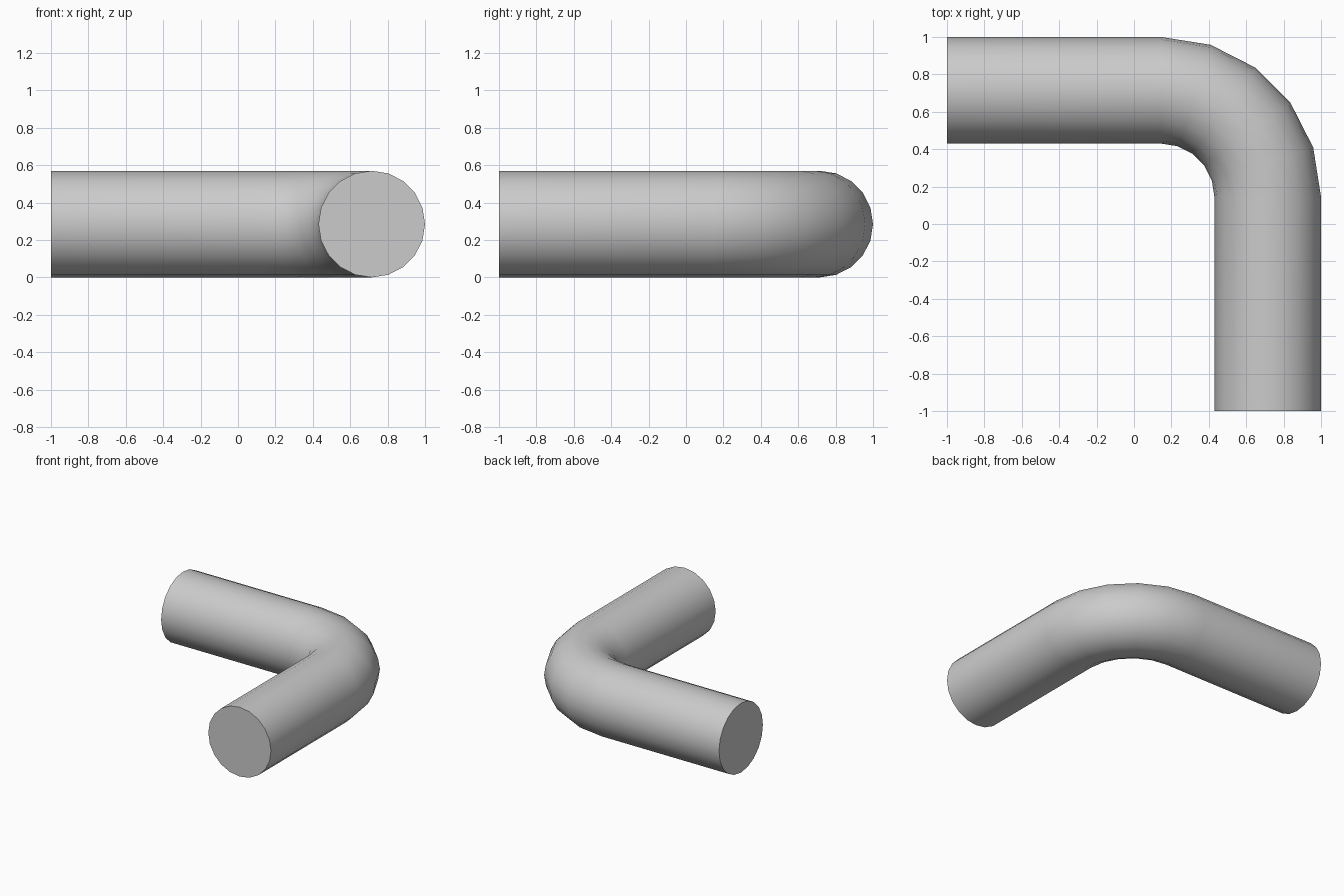
import bpy, bmesh
from math import sin, cos, pi

if "Cube" in bpy.data.objects:
    bpy.data.objects.remove(bpy.data.objects["Cube"])

R = 0.285        # pipe radius
C = 0.145        # bend centre in x and y
B = 0.57         # bend radius of the pipe axis
SIDES, STEPS = 20, 5

# path stations: (axis x, axis y, direction angle of the outward side)
stations = [(C + B, -1.0, 0.0)]
for i in range(STEPS + 1):
    a = i * pi / 2 / STEPS
    stations.append((C + B * cos(a), C + B * sin(a), a))
stations.append((-1.0, C + B, pi / 2))

# sweep a round section along the path
bm = bmesh.new()
rings = []
for x, y, a in stations:
    ring = []
    for k in range(SIDES):
        t = 2 * pi * k / SIDES
        ring.append(bm.verts.new((x + R * cos(t) * cos(a),
                                  y + R * cos(t) * sin(a),
                                  R + R * sin(t))))
    rings.append(ring)
for r0, r1 in zip(rings, rings[1:]):
    for k in range(SIDES):
        n = (k + 1) % SIDES
        bm.faces.new((r0[k], r0[n], r1[n], r1[k]))

# flat end caps
bm.faces.new(rings[0])
bm.faces.new(rings[-1])
bmesh.ops.recalc_face_normals(bm, faces=bm.faces)

mesh = bpy.data.meshes.new("pipe_elbow")
bm.to_mesh(mesh)
bm.free()
pipe = bpy.data.objects.new("pipe_elbow", mesh)
bpy.context.collection.objects.link(pipe)

# smooth round walls, crisp caps
bpy.context.view_layer.objects.active = pipe
pipe.select_set(True)
bpy.ops.object.shade_smooth_by_angle(angle=pi / 6)
